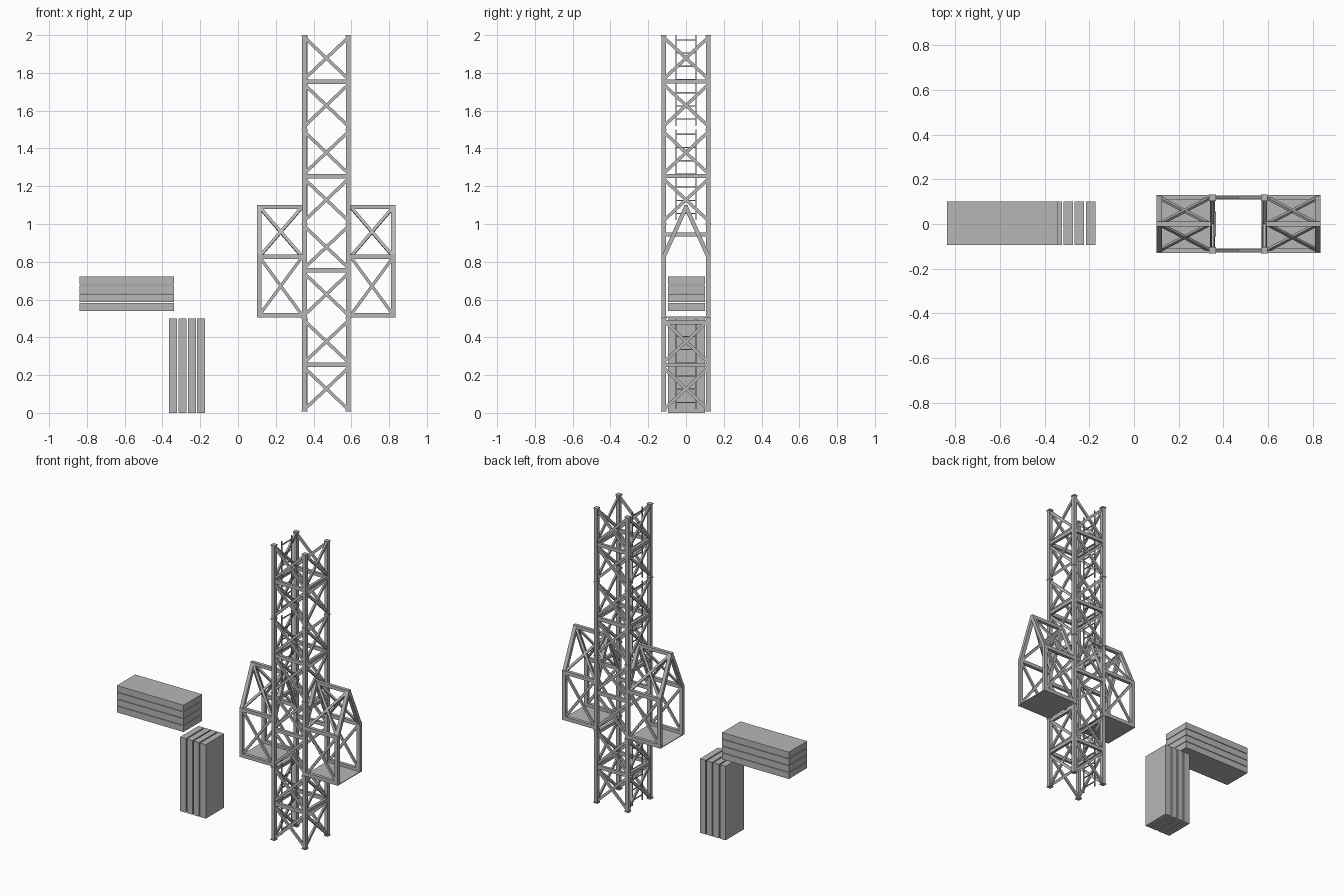
import bpy, bmesh
from mathutils import Vector, Matrix

cube = bpy.data.objects.get("Cube")
if cube:
    bpy.data.objects.remove(cube)

steel = bpy.data.materials.new("plain grey")
steel.use_nodes = True
GREY = (0.47, 0.47, 0.47, 1)
steel.diffuse_color = GREY
steel.node_tree.nodes["Principled BSDF"].inputs["Base Color"].default_value = GREY

X, Y, Z = Vector((1, 0, 0)), Vector((0, 1, 0)), Vector((0, 0, 1))


class Part:
    """Collects bars and boxes into one named mesh object."""

    def __init__(self, name):
        self.name, self.bm = name, bmesh.new()

    def bar(self, a, b, width, depth=None, normal=Y):
        a, b = Vector(a), Vector(b)
        along = (b - a).normalized()
        side = along.cross(normal).normalized()
        out = side.cross(along)
        m = Matrix((side * width, out * (depth or width), b - a)).transposed().to_4x4()
        m.translation = (a + b) / 2
        bmesh.ops.create_cube(self.bm, size=1, matrix=m)

    def box(self, lo, hi):
        lo, hi = Vector(lo), Vector(hi)
        m = Matrix.Translation((lo + hi) / 2) @ Matrix.Diagonal((hi - lo).to_4d())
        bmesh.ops.create_cube(self.bm, size=1, matrix=m)

    def cross(self, a, b, c, d, width, normal):
        # two diagonals of the panel a-b (lower edge), c-d (upper edge)
        self.bar(a, d, width, 0.012, normal)
        self.bar(b, c, width, 0.011, normal)

    def done(self):
        bmesh.ops.recalc_face_normals(self.bm, faces=self.bm.faces)
        me = bpy.data.meshes.new(self.name)
        self.bm.to_mesh(me)
        self.bm.free()
        me.materials.append(steel)
        bpy.context.collection.objects.link(bpy.data.objects.new(self.name, me))


XL, XR, YW = 0.352, 0.584, 0.118      # mast leg centres
CX = (XL + XR) / 2
BAY = 0.25

# mast legs with joint flanges at every section
legs = Part("mast_legs")
flanges = Part("mast_flanges")
for x in (XL, XR):
    for y in (-YW, YW):
        legs.bar((x, y, 0.008), (x, y, 2), 0.024)
        for k in range(5):
            z = min(max(k * 0.5, 0.012), 1.996)
            flanges.box((x - 0.015, y - 0.015, z - 0.004), (x + 0.015, y + 0.015, z + 0.004))
legs.done()
flanges.done()

# lattice bracing, the side faces stay open beside the cages
braces = Part("mast_diagonals")
rails = Part("mast_horizontals")
for i in range(8):
    lo, hi = i * BAY + 0.018, (i + 1) * BAY - 0.012
    mid = (i + 1) * BAY + 0.004
    for y in (-YW, YW):
        braces.cross((XL, y, lo), (XR, y, lo), (XL, y, hi), (XR, y, hi), 0.017, Y)
        if i % 2 == 0:
            rails.bar((XL, y, mid), (XR, y, mid), 0.024, 0.018, Y)
    if i not in (2, 3):
        for x in (XL, XR):
            braces.cross((x, -YW, lo), (x, YW, lo), (x, -YW, hi), (x, YW, hi), 0.017, X)
            if i % 2 == 0:
                rails.bar((x, -YW, mid), (x, YW, mid), 0.022, 0.018, X)
for x in (XL, XR):
    for z in (0.48, 0.945):
        rails.bar((x, -YW, z), (x, YW, z), 0.022, 0.018, X)
braces.done()
rails.done()

# ladder inside the mast, interrupted at the doorway section
ladder = Part("ladder")
LX = XL + 0.012
for start in (0, 1, 1.5):
    for y in (-0.052, 0.052):
        ladder.bar((LX, y, start + 0.02), (LX, y, start + 0.5), 0.006)
    for k in range(7):
        z = start + 0.055 + k * 0.07
        ladder.bar((LX, -0.052, z), (LX, 0.052, z), 0.006, 0.006, X)
ladder.done()

# a gabled working cage on each side of the mast
FLOOR, EAVE, RIDGE = 0.517, 0.826, 1.09
for name, s in (("left", 1), ("right", -1)):
    frame = Part(name + "_cage_frame")
    panel = Part(name + "_cage_diagonals")
    inner = CX + s * (XR - CX)
    outer = CX + s * 0.355
    tip = outer + s * 0.012
    join = inner + s * 0.012
    frame.bar((inner, 0, RIDGE), (tip, 0, RIDGE), 0.022, 0.022, Z)
    for y in (-YW, YW):
        for z in (FLOOR, EAVE):
            frame.bar((inner, y, z), (tip, y, z), 0.024, 0.022, Y)
        frame.bar((outer, y, FLOOR - 0.01), (outer, y, EAVE), 0.024, 0.022, Y)
        for x in (inner, outer):
            frame.bar((x, y, EAVE), (x, 0, RIDGE), 0.022, 0.024, X)
        slope = X.cross(Vector((0, -y, RIDGE - EAVE))).normalized()
        panel.cross((join, y, FLOOR), (outer, y, FLOOR),
                    (join, y, EAVE), (outer, y, EAVE), 0.016, Y)
        panel.cross((join, y, EAVE), (outer, y, EAVE),
                    (join, 0, RIDGE), (outer, 0, RIDGE), 0.016, slope)
    frame.done()
    panel.done()
    floor = Part(name + "_cage_floor")
    floor.box((min(inner, tip), -0.128, 0.504), (max(inner, tip), 0.128, 0.509))
    floor.done()

# two stacks of four slabs, one lying and one standing
for k in range(4):
    lying = Part("lying_slab_%d" % (k + 1))
    z = 0.54 + k * 0.0462
    lying.box((-0.838, -0.095, z), (-0.34, 0.1, z + 0.0425))
    lying.done()
    standing = Part("standing_slab_%d" % (k + 1))
    x = -0.366 + k * 0.05
    standing.box((x, -0.095, 0), (x + 0.0425, 0.1, 0.5))
    standing.done()
